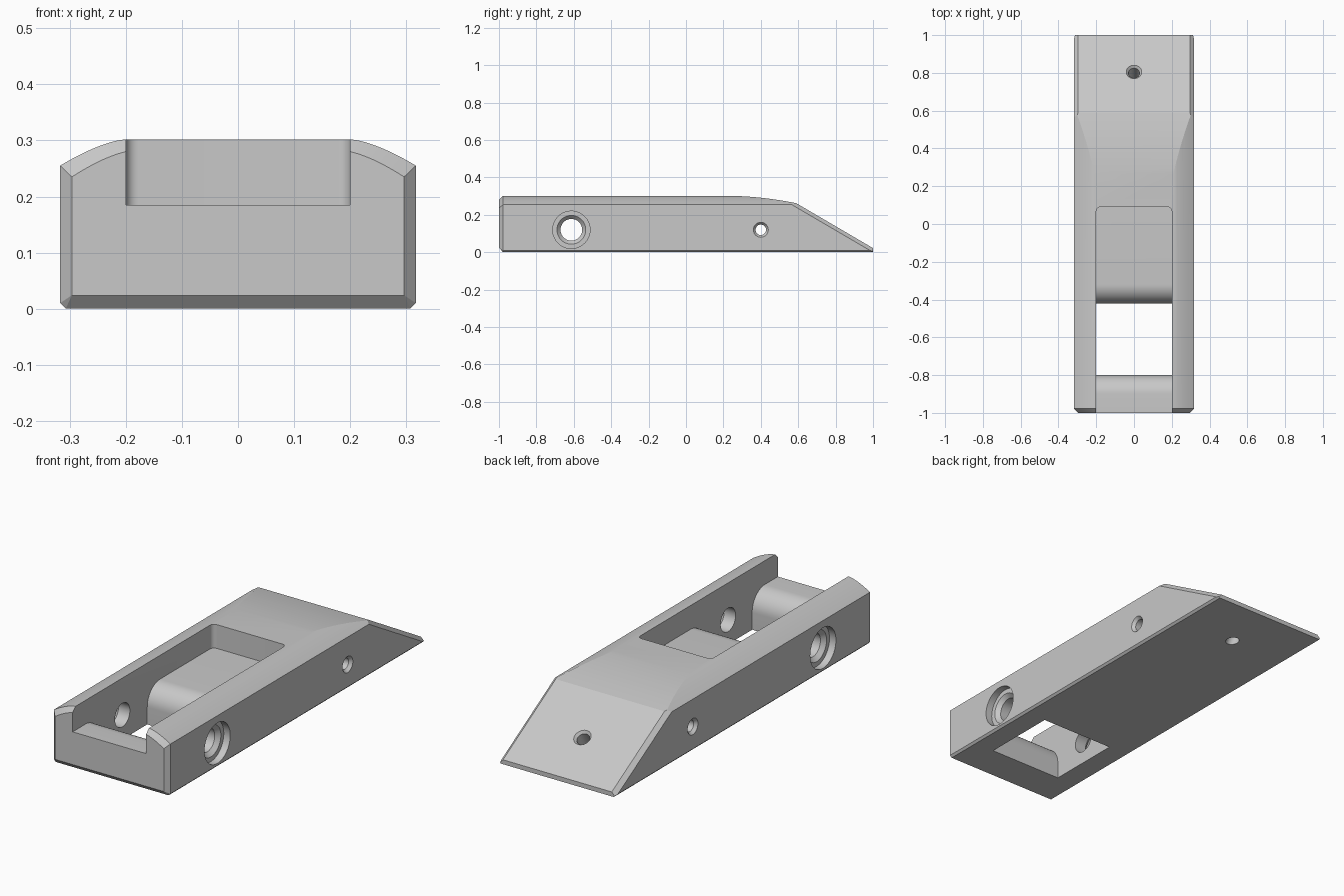
import bpy
import bmesh
import math
from mathutils import Matrix, Vector

cube = bpy.data.objects.get("Cube")
if cube:
    bpy.data.objects.remove(cube, do_unlink=True)

HALF_W, TOP, SHOULDER = 0.317, 0.302, 0.255
FACE_W, CHAMFER = 0.296, 0.022
POCKET_W, FLOOR, ROUND = 0.2, 0.185, 0.1

grey = bpy.data.materials.new("satin grey")
grey.use_nodes = True
colour = (0.58, 0.58, 0.58, 1)
grey.diffuse_color = colour
grey.node_tree.nodes["Principled BSDF"].inputs["Base Color"].default_value = colour


def finish(name, bm):
    bmesh.ops.remove_doubles(bm, verts=bm.verts, dist=1e-5)
    bmesh.ops.recalc_face_normals(bm, faces=bm.faces)
    mesh = bpy.data.meshes.new(name)
    bm.to_mesh(mesh)
    bm.free()
    mesh.materials.append(grey)
    obj = bpy.data.objects.new(name, mesh)
    bpy.context.collection.objects.link(obj)
    return obj


def loft(rings):
    """Skin a list of closed rings and cap both ends."""
    bm = bmesh.new()
    loops = [[bm.verts.new(p) for p in ring] for ring in rings]
    n = len(loops[0])
    for a, b in zip(loops, loops[1:]):
        for i in range(n):
            j = (i + 1) % n
            bm.faces.new((a[i], a[j], b[j], b[i]))
    bm.faces.new(loops[0])
    bm.faces.new(loops[-1])
    return bm


def side_prism(points, half_width):
    return loft([[(x, y, z) for y, z in points] for x in (-half_width, half_width)])


def lathe(name, profile, matrix, sides=40):
    """Revolve (distance, radius) steps about the local z axis."""
    rings = []
    for d, r in profile:
        turn = [math.tau * i / sides for i in range(sides)]
        rings.append([matrix @ Vector((r * math.cos(a), r * math.sin(a), d)) for a in turn])
    return finish(name, loft(rings))


def boolean(target, cutter, operation):
    cutter.hide_render = True
    mod = target.modifiers.new(operation, "BOOLEAN")
    mod.operation, mod.solver, mod.object = operation, "EXACT", cutter
    bpy.context.view_layer.objects.active = target
    bpy.ops.object.modifier_apply(modifier=mod.name)
    bpy.data.objects.remove(cutter, do_unlink=True)


# Cross-section: chamfered bottom, straight sides, rounded shoulders
half = [(HALF_W - 0.01, 0), (HALF_W, 0.01)]
for i in range(8, -1, -1):
    t = i / 8
    half.append((POCKET_W + (HALF_W - POCKET_W) * t, TOP - (TOP - SHOULDER) * t ** 1.5))
inset = [(FACE_W, CHAMFER + 0.002)] * 2
inset += [(x * FACE_W / HALF_W, z - 0.02) for x, z in half[2:]]


def ring(points, y):
    both = points + [(-x, z) for x, z in reversed(points)]
    return [(x, y, z) for x, z in both]


bm = loft([ring(inset, -1), ring(half, -1 + CHAMFER), ring(half, 1)])
bmesh.ops.remove_doubles(bm, verts=bm.verts, dist=1e-5)

# Chamfers along both edges of the rear ramp
RIDGE_Y, RIDGE_Z, END_Z = 0.59, 0.262, 0.022
ramp = Vector((0, 1 - RIDGE_Y, END_Z - RIDGE_Z))
for side in (-1, 1):
    normal = ramp.cross(Vector((side * (HALF_W - FACE_W), 0, -CHAMFER)))
    if normal.z < 0:
        normal.negate()
    cut = bmesh.ops.bisect_plane(
        bm, geom=bm.verts[:] + bm.edges[:] + bm.faces[:], dist=1e-6,
        plane_co=(side * FACE_W, 1, END_Z), plane_no=normal, clear_outer=True)
    edges = [e for e in cut["geom_cut"] if isinstance(e, bmesh.types.BMEdge)]
    bmesh.ops.contextual_create(bm, geom=edges)
body = finish("body", bm)

# Side outline: flat top, gentle crown, ramp
outline = [(-1.2, -0.1), (-1.2, 0.4), (0.1, 0.4), (0.2, TOP + 0.0005)]
for i in range(1, 13):
    t = i / 12
    outline.append((0.2 + (RIDGE_Y - 0.2) * t, TOP - (TOP - RIDGE_Z) * t * t))
# The ramp continues past the end so that the end face stays upright
outline += [(1.03, END_Z + 0.03 * ramp.z / ramp.y), (1.03, -0.1)]
boolean(body, finish("outline_helper", side_prism(outline, 0.5)), "INTERSECT")

# Pocket with front notch, floor opening and rounded floor edges
HOLE_FRONT, HOLE_BACK, POCKET_BACK = -0.8, -0.42, 0.09
arc = [math.pi / 2 * i / 12 for i in range(13)]
pocket = [(-1.2, FLOOR)]
pocket += [(HOLE_FRONT - ROUND + ROUND * math.sin(a), FLOOR - ROUND + ROUND * math.cos(a)) for a in arc]
pocket += [(HOLE_FRONT, -0.1), (HOLE_BACK, -0.1)]
pocket += [(HOLE_BACK + ROUND - ROUND * math.cos(a), FLOOR - ROUND + ROUND * math.sin(a)) for a in arc]
pocket += [(POCKET_BACK, FLOOR), (POCKET_BACK, 0.5), (-1.2, 0.5)]
bm = side_prism(pocket, POCKET_W)
corners = [e for e in bm.edges
           if all(abs(v.co.y - POCKET_BACK) < 1e-4 for v in e.verts)
           and abs(e.verts[0].co.x - e.verts[1].co.x) < 1e-4]
bmesh.ops.bevel(bm, geom=corners, offset=0.022, segments=8, profile=0.5, affect="EDGES")
boolean(body, finish("pocket_helper", bm), "DIFFERENCE")

# Stepped axle bore and small cross pin bore
across = Matrix.Rotation(math.pi / 2, 4, "Y")


def both_ends(steps):
    return steps + [(-d, r) for d, r in reversed(steps)]


axle = both_ends([(0.4, 0.1), (0.282, 0.1), (0.282, 0.077), (0.262, 0.058)])
pin = both_ends([(0.332, 0.052), (0.302, 0.028)])
for name, y, steps in (("axle_helper", -0.613, axle), ("pin_helper", 0.4, pin)):
    place = Matrix.Translation((0, y, 0.12)) @ across
    boolean(body, lathe(name, steps, place), "DIFFERENCE")

# Countersunk screw hole square to the ramp
slope = math.atan2(-ramp.z, ramp.y)
hole_y = 0.805
hole_z = END_Z + (1 - hole_y) * math.tan(slope)
place = Matrix.Translation((0, hole_y, hole_z)) @ Matrix.Rotation(-slope, 4, "X")
screw = [(-0.3, 0.03), (-0.012, 0.03), (0.012, 0.052)]
boolean(body, lathe("screw_helper", screw, place), "DIFFERENCE")

# Smooth the curves, keep the creases
bpy.ops.object.select_all(action="DESELECT")
body.select_set(True)
bpy.context.view_layer.objects.active = body
bpy.ops.object.shade_smooth_by_angle(angle=math.radians(14))
